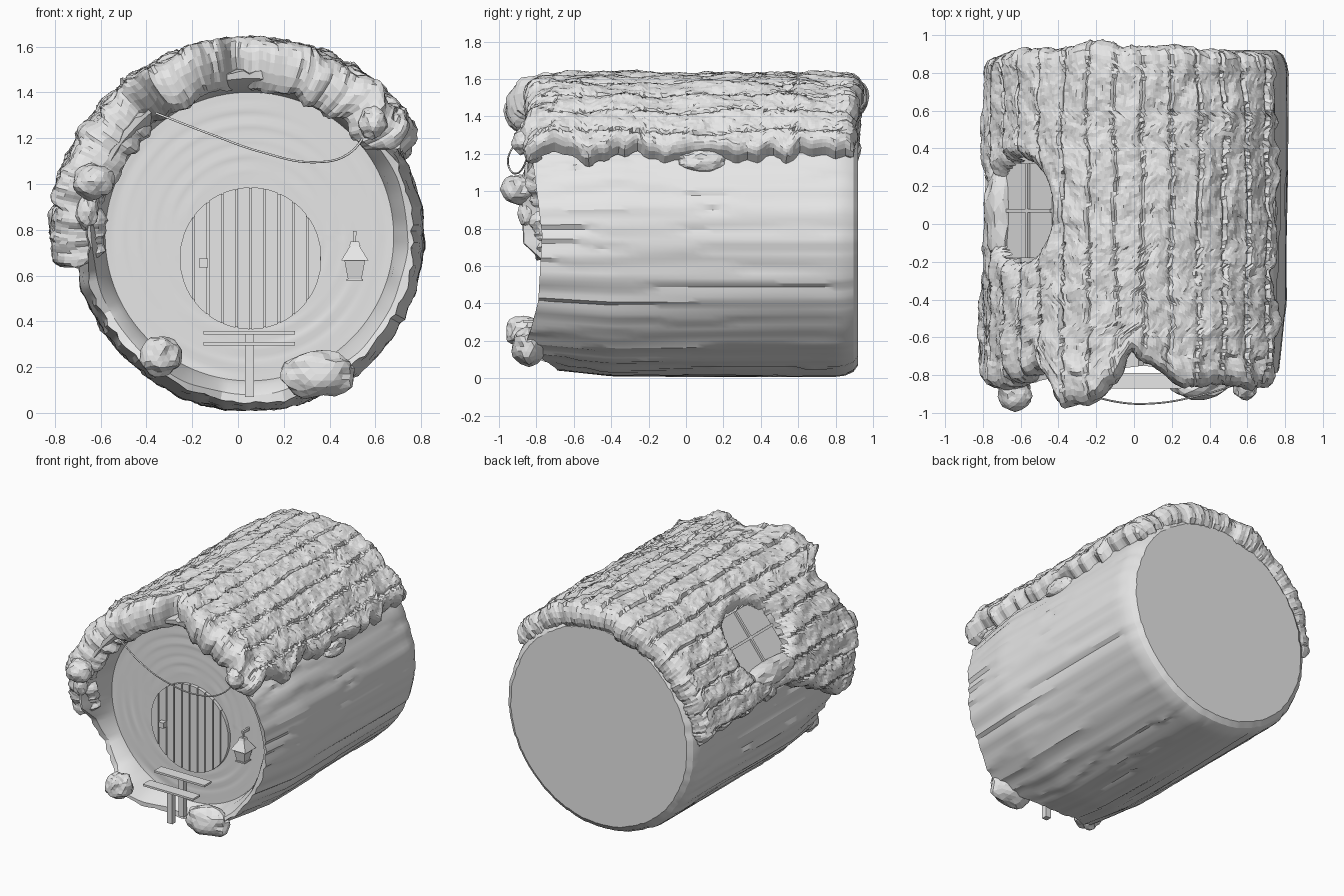
import bpy, bmesh, math, random
from mathutils import Vector, Matrix, noise

random.seed(4)
if "Cube" in bpy.data.objects:
    bpy.data.objects.remove(bpy.data.objects["Cube"])

grey = bpy.data.materials.new("plain grey")
grey.use_nodes = True
grey.diffuse_color = (0.8, 0.8, 0.8, 1)
grey.node_tree.nodes["Principled BSDF"].inputs["Base Color"].default_value = (0.8, 0.8, 0.8, 1)

CX, CZ, R = 0.05, 0.77, 0.76      # log axis and radius
FACE_Y, BACK_Y = -0.605, 0.92


def n(x, y, z=0.0):
    return noise.noise(Vector((x, y, z)))


def lerp(points, t):
    """Piecewise linear lookup through (key, value) pairs."""
    for (a, va), (b, vb) in zip(points, points[1:]):
        if t <= b:
            f = max(0.0, (t - a) / (b - a))
            return va + (vb - va) * f
    return points[-1][1]


def polar(r, deg, y):
    a = math.radians(deg)
    return Vector((CX + r * math.cos(a), y, CZ + r * math.sin(a)))


def finish(bm, name, smooth=None):
    bmesh.ops.recalc_face_normals(bm, faces=bm.faces)
    mesh = bpy.data.meshes.new(name)
    bm.to_mesh(mesh)
    bm.free()
    mesh.materials.append(grey)
    ob = bpy.data.objects.new(name, mesh)
    bpy.context.collection.objects.link(ob)
    if smooth:
        bpy.ops.object.select_all(action='DESELECT')
        ob.select_set(True)
        bpy.context.view_layer.objects.active = ob
        bpy.ops.object.shade_smooth_by_angle(angle=math.radians(smooth))
    return ob


def box(name, lo, hi, rot=None):
    lo, hi = Vector(lo), Vector(hi)
    bm = bmesh.new()
    bmesh.ops.create_cube(bm, size=1)
    bmesh.ops.scale(bm, vec=hi - lo, verts=bm.verts)
    if rot:
        bmesh.ops.rotate(bm, matrix=rot, verts=bm.verts)
    bmesh.ops.translate(bm, vec=(lo + hi) / 2, verts=bm.verts)
    return finish(bm, name)


def grid(bm, rows, wrap):
    for p, q in zip(rows, rows[1:]):
        for j in range(len(p) if wrap else len(p) - 1):
            k = (j + 1) % len(p)
            bm.faces.new((p[j], p[k], q[k], q[j]))


# Hollow-fronted log: swept back to front with bark ridges, then in to the carved face
RIM = [(0, -.77), (40, -.83), (90, -.75), (135, -.82), (165, -.88), (184, -.87), (194, -.74),
       (208, -.68), (222, -.72), (236, -.85), (248, -.78), (260, -.69), (282, -.69), (304, -.86),
       (330, -.79), (360, -.77)]
SEG = 180


def bark(deg, y):
    d = (deg + 270) % 360           # seam hidden under the moss
    ridge = (d / 8 + .9 * n(y * 1.3, d / 25)) % 1
    depth = max(0, .6 + n(d / 12, y * .9, 2))
    return .012 * n(d / 5, y * .5) + .018 * (.5 - ridge) * depth + .012 * n(d / 25, y * .8, 5)


bm = bmesh.new()
rows = []
angles = [i * 360 / SEG for i in range(SEG)]
for r, y in [(.70, BACK_Y), (.735, .895), (.755, .85)]:
    rows.append([bm.verts.new(polar(r + bark(d, y) * .5, d, y)) for d in angles])
for i in range(1, 31):
    row = []
    for d in angles:
        y = .85 + (lerp(RIM, d) - .85) * i / 30
        taper = .045 * max(0, -y - .4) / .4
        row.append(bm.verts.new(polar(R - taper + bark(d, y), d, y)))
    rows.append(row)
rows.append([bm.verts.new(polar(.69 + .01 * n(d / 14, 2), d, lerp(RIM, d) + .005)) for d in angles])
rows.append([bm.verts.new(polar(.65 + .01 * n(d / 9, 5), d, (lerp(RIM, d) + FACE_Y) / 2)) for d in angles])
for i in range(17):
    r = .63 - .022 * i
    dy = .004 * (i % 3 - 1)
    rows.append([bm.verts.new(polar(r, d, FACE_Y + dy * max(0, .3 + n(r * 9, d / 40)))) for d in angles])
grid(bm, rows, True)
bm.faces.new(rows[0])
bm.faces.new(rows[-1])
finish(bm, "hollow_log", 28)

# Mossy thatch: rolled edges front and back, lengthwise layers, a window opening
FRONT = [(32, -.85), (45, -.88), (58, -.85), (75, -.87), (86, -.74), (93, -.69), (100, -.84), (110, -.95),
         (121, -.97), (130, -.77), (140, -.82), (155, -.88), (175, -.84), (190, -.8)]
BACK = [(32, .90), (60, .92), (80, .95), (100, .94), (112, .98), (130, .93), (150, .93), (190, .87)]
LOW_LEFT = [(-.9, 192), (-.6, 189), (-.3, 178), (0, 170), (.4, 172), (.9, 176)]
HALF, CAP = .095, .08
NU, NV, NC = 150, 90, 8


def hole(deg, y):
    return math.hypot((deg - 143) / 17, (y - .07) / .27)


def moss_point(u, t):
    nominal = 32 + 157 * u
    f, b = lerp(FRONT, nominal) + .03 * n(nominal / 5, 1), lerp(BACK, nominal) + .02 * n(nominal / 5, 8)
    if t < 0:                       # front roll, hanging down over the rim
        y, lift = f + CAP - CAP * math.sin(-t * math.pi), math.cos(t * math.pi)
        lift *= 1.35 if lift < 0 else 1
    elif t > 1:                     # back roll
        ang = (t - 1) * math.pi
        y, lift = b - CAP + CAP * math.sin(ang), math.cos(ang)
    else:
        y, lift = f + CAP + (b - f - 2 * CAP) * t, 1
    low = 32 + 6 * n(y * 5, 3) + 3 * n(y * 14, 7)
    high = lerp(LOW_LEFT, y) + 4 * n(y * 6, 9)
    deg = low + (high - low) * u
    edge = min(1, min(u, 1 - u) * 157 / 5)
    rim = max(0, min(1, (hole(deg, y) - 1) / .3))
    k = math.sqrt(1 - (1 - edge) ** 2) * math.sqrt(1 - (1 - rim) ** 2)
    layer = (deg + 2 * n(y * 3, deg / 30)) / 10 % 1
    p = polar(1, deg, y)
    lump = .024 * n(p.x * 8, p.y * 6, p.z * 8) + .01 * n(p.x * 20, p.y * 18, p.z * 20)
    crease = -.02 * max(0, 1 - layer / .12) + .006 * layer
    front_roll = .04 * n(deg / 6, y * 3, 4) * (1 if t < .05 else 0)
    r = .765 + k * (HALF * lift + lump + crease * max(lift, 0) + front_roll)
    r += random.uniform(-.003, .003) * k
    y += random.uniform(-.005, .005)
    return polar(r, deg, y), hole(deg, y)


bm = bmesh.new()
ts = [-1 + i / NC for i in range(NC)] + [i / NV for i in range(NV + 1)] + [1 + (i + 1) / NC for i in range(NC)]
rows, gone = [], []
for t in ts:
    row = []
    for i in range(NU + 1):
        co, h = moss_point(i / NU, t)
        row.append(bm.verts.new(co))
        if h < .97 and 0 < t < 1:
            gone.append(row[-1])
    rows.append(row)
grid(bm, rows, False)
bmesh.ops.delete(bm, geom=gone, context='VERTS')
finish(bm, "moss_thatch")


# Loose moss clumps around the opening
def clump(name, centre, size):
    bm = bmesh.new()
    bmesh.ops.create_icosphere(bm, subdivisions=3, radius=1)
    for v in bm.verts:
        c = v.co
        v.co = c * (1 + .22 * n(c.x * 1.8 + centre[0] * 9, c.y * 1.8, c.z * 1.8) + .06 * n(c.x * 5, c.y * 5, c.z * 7))
        v.co = Vector([a * s for a, s in zip(v.co, size)]) + Vector(centre)
    finish(bm, name)


clump("moss_clump_left", (-.63, -.90, 1.01), (.09, .09, .08))
clump("moss_clump_left_small", (-.66, -.84, .88), (.05, .06, .08))
clump("moss_clump_lower_left", (-.34, -.87, .25), (.09, .09, .09))
clump("moss_clump_lower_right", (.34, -.84, .17), (.17, .09, .10))
clump("moss_clump_upper_right", (.59, -.87, 1.27), (.06, .06, .07))
clump("moss_drip_right", (.70, .08, 1.16), (.06, .13, .06))
clump("moss_drip_window", (-.74, .12, .95), (.05, .08, .08))
clump("moss_window_sill", (-.70, .06, 1.03), (.09, .28, .09))

# Round plank door and its handle
DX, DZ, DR, PLANKS = .055, .675, .31, 10
bm = bmesh.new()
width = 2 * DR / PLANKS
for i in range(PLANKS):
    x0, x1 = -DR + i * width + .004, -DR + (i + 1) * width - .004
    xs = [x0 + (x1 - x0) * j / 4 for j in range(5)]
    arc = [(x, math.sqrt(max(0, DR * DR - x * x))) for x in xs]
    outline = arc + [(x, -z) for x, z in reversed(arc)]
    face = bm.faces.new([bm.verts.new((DX + x, FACE_Y - .025, DZ + z)) for x, z in outline])
    side = bmesh.ops.extrude_face_region(bm, geom=[face])["geom"]
    bmesh.ops.translate(bm, vec=(0, .05, 0), verts=[g for g in side if isinstance(g, bmesh.types.BMVert)])
finish(bm, "door_planks")
bm = bmesh.new()
bmesh.ops.create_cone(bm, cap_ends=True, segments=48, radius1=DR - .003, radius2=DR - .003, depth=.03,
                      matrix=Matrix.Translation((DX, FACE_Y, DZ)) @ Matrix.Rotation(math.pi / 2, 4, 'X'))
finish(bm, "door_backing", 30)
box("door_handle", (-.17, FACE_Y - .06, .635), (-.13, FACE_Y - .02, .675))

# Two plank steps on posts
for name, y, z in [("front", -.83, .302), ("rear", -.70, .35)]:
    box(name + "_step", (-.15, y - .04, z - .007), (.25, y + .04, z + .007))
    box(name + "_step_post", (.03, y - .02, .07), (.07, y + .02, z))

# Hanging lantern with bracket
LX, LY = .51, -.67


def frustum(name, z0, z1, r0, r1):
    bm = bmesh.new()
    bmesh.ops.create_cone(bm, cap_ends=True, segments=4, radius1=r0 * 1.414, radius2=r1 * 1.414, depth=z1 - z0,
                          matrix=Matrix.Translation((LX, LY, (z0 + z1) / 2)) @ Matrix.Rotation(math.pi / 4, 4, 'Z'))
    finish(bm, name)


frustum("lantern_base", .575, .585, .036, .036)
frustum("lantern_glass", .585, .665, .03, .045)
frustum("lantern_roof", .665, .73, .06, .02)
frustum("lantern_cap", .73, .748, .024, .018)
box("lantern_hook", (LX - .006, LY - .006, .745), (LX + .006, LY + .006, .79))
box("lantern_bracket", (LX - .007, LY - .01, .775), (LX + .007, FACE_Y + .02, .795))

# Rope strung across the opening
curve = bpy.data.curves.new("rope", 'CURVE')
curve.dimensions = '3D'
curve.bevel_depth = .005
curve.bevel_resolution = 1
path = [(-.36, -.86, 1.31), (-.1, -.94, 1.21), (.1, -.95, 1.14), (.34, -.91, 1.095), (.48, -.87, 1.13), (.58, -.83, 1.25)]
spline = curve.splines.new('BEZIER')
spline.bezier_points.add(len(path) - 1)
for point, co in zip(spline.bezier_points, path):
    point.co = co
    point.handle_left_type = point.handle_right_type = 'AUTO'
curve.materials.append(grey)
bpy.context.collection.objects.link(bpy.data.objects.new("rope", curve))

# Side window lying on the log's slope: pane and crossed bars
WD = 142
tilt = Matrix.Rotation(math.radians(-WD), 3, 'Y')


def window_part(name, size, r):
    c, half = polar(r, WD, .07), Vector(size) / 2
    box(name, c - half, c + half, tilt)


window_part("window_pane", (.03, .5, .40), .755)
window_part("window_bar_long", (.02, .5, .018), .775)
window_part("window_bar_cross", (.02, .018, .40), .775)
